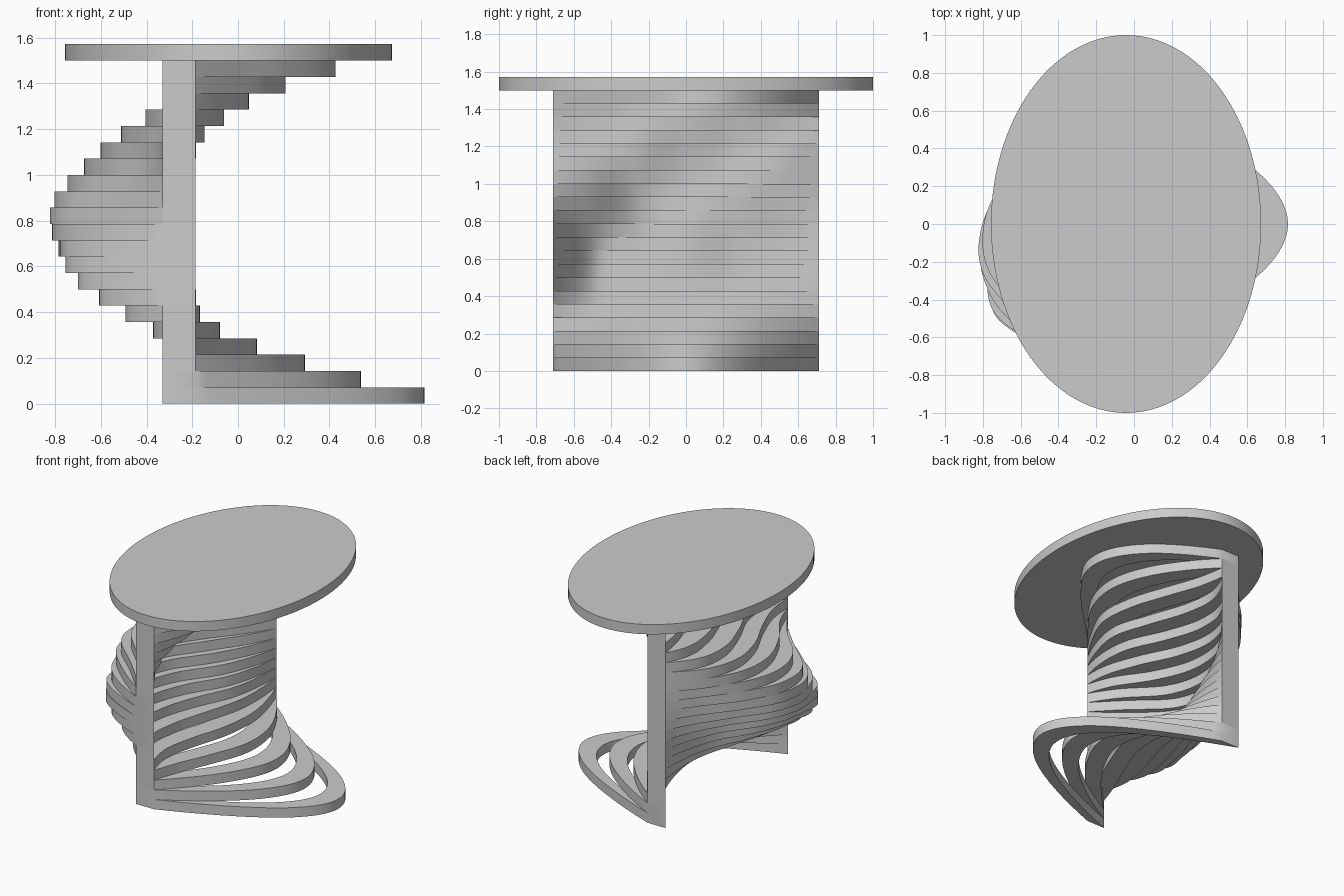
import bpy
import bmesh
import math

cube = bpy.data.objects.get("Cube")
if cube:
    bpy.data.objects.remove(cube, do_unlink=True)

LAYERS, BASE_H, TOP_H = 21, 1.5, 1.572
HALF, LEFT, RIGHT, STEPS = 0.71, -0.33, -0.185, 56
THICK = BASE_H / LAYERS

grey = bpy.data.materials.new("plain grey")
grey.use_nodes = True
grey.diffuse_color = (0.6, 0.6, 0.6, 1)
grey.node_tree.nodes["Principled BSDF"].inputs["Base Color"].default_value = (0.6, 0.6, 0.6, 1)


def finish(bm, name):
    bmesh.ops.recalc_face_normals(bm, faces=bm.faces)
    mesh = bpy.data.meshes.new(name)
    bm.to_mesh(mesh)
    bm.free()
    mesh.materials.append(grey)
    obj = bpy.data.objects.new(name, mesh)
    bpy.context.collection.objects.link(obj)
    bpy.ops.object.select_all(action='DESELECT')
    obj.select_set(True)
    bpy.context.view_layer.objects.active = obj
    bpy.ops.object.shade_smooth_by_angle(angle=math.radians(30))
    return obj


def smooth_curve(knots, values, t):
    """Smooth curve through the values, from parabola tangents at each knot."""
    last = len(knots) - 1

    def tangent(i):
        j = min(max(i, 1), last - 1)
        h0, h1 = knots[j] - knots[j - 1], knots[j + 1] - knots[j]
        d0 = (values[j] - values[j - 1]) / h0
        d1 = (values[j + 1] - values[j]) / h1
        bend = (d1 - d0) / (h0 + h1)
        return d0 + bend * h0 + 2 * bend * (knots[i] - knots[j])

    i = 0
    while i < last - 1 and t > knots[i + 1]:
        i += 1
    h = knots[i + 1] - knots[i]
    u = (t - knots[i]) / h
    return (values[i] * (1 + 2 * u) * (1 - u) ** 2 + tangent(i) * h * u * (1 - u) ** 2
            + values[i + 1] * u * u * (3 - 2 * u) + tangent(i + 1) * h * u * u * (u - 1))


# Sideways bulge across the width, at every fourth layer from the floor up
ACROSS = (-1, -0.75, -0.4, 0, 0.4, 0.75, 1)
KEY_LAYERS = (0, 4, 8, 12, 16, 20)
BULGE = (
    (0, 0.42, 0.83, 1.0, 0.83, 0.42, 0),
    (0, -0.04, 0, 0.08, 0.105, 0.06, 0),
    (0, -0.36, -0.41, -0.33, -0.14, -0.04, 0),
    (0, -0.17, -0.42, -0.465, -0.33, -0.13, 0),
    (0, 0.035, 0.02, -0.1, -0.18, -0.14, 0),
    (0, 0.18, 0.42, 0.6, 0.56, 0.32, 0),
)

# Stacked wavy slats, all meeting in flush upright ends
for layer in range(LAYERS):
    row = [smooth_curve(KEY_LAYERS, column, layer) for column in zip(*BULGE)]
    z0, z1 = layer * THICK, (layer + 1) * THICK
    bm = bmesh.new()
    rings = []
    for s in range(STEPS + 1):
        v = 2 * s / STEPS - 1
        dx = smooth_curve(ACROSS, row, v)
        corners = ((LEFT, z0), (RIGHT, z0), (RIGHT, z1), (LEFT, z1))
        rings.append([bm.verts.new((x + dx, v * HALF, z)) for x, z in corners])
    for a, b in zip(rings, rings[1:]):
        for k in range(4):
            n = (k + 1) % 4
            bm.faces.new((a[k], a[n], b[n], b[k]))
    bm.faces.new(rings[0])
    bm.faces.new(rings[-1])
    finish(bm, f"wavy_slat_{layer + 1}")

# Oval table top
bm = bmesh.new()
bmesh.ops.create_cone(bm, cap_ends=True, segments=128, radius1=1, radius2=1,
                      depth=TOP_H - BASE_H)
bmesh.ops.scale(bm, vec=(0.715, 1, 1), verts=bm.verts)
bmesh.ops.translate(bm, vec=(-0.042, 0, (BASE_H + TOP_H) / 2), verts=bm.verts)
finish(bm, "oval_table_top")
